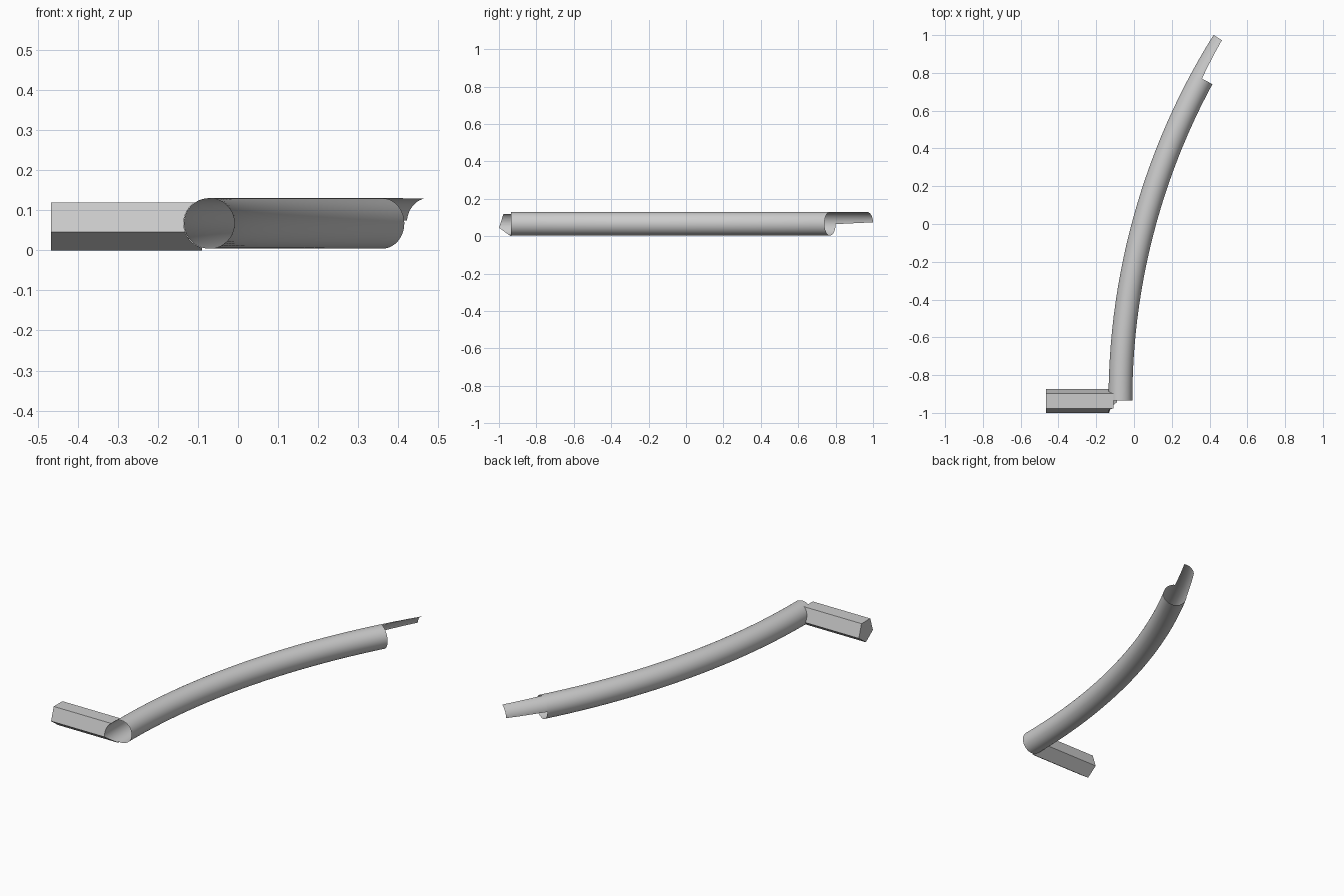
import bpy
import bmesh
from math import sin, cos, pi, radians
from mathutils import Matrix

if "Cube" in bpy.data.objects:
    bpy.data.objects.remove(bpy.data.objects["Cube"])

grey = bpy.data.materials.new("light_grey")
grey.use_nodes = True
grey.diffuse_color = (0.6, 0.6, 0.6, 1)
grey.node_tree.nodes["Principled BSDF"].inputs["Base Color"].default_value = (0.6, 0.6, 0.6, 1)

RADIUS, HEIGHT, BEND = 0.063, 0.067, 3.585
START_X, START_Y = -0.072, -0.935


def finish(name, bm):
    mesh = bpy.data.meshes.new(name)
    bm.to_mesh(mesh)
    bm.free()
    obj = bpy.data.objects.new(name, mesh)
    bpy.context.collection.objects.link(obj)
    mesh.materials.append(grey)
    return obj


def sweep(name, bend_from, bend_to, steps, span_from, span_to, columns):
    """Bent shell along the arc; its angular span blends from one end to the other."""
    bm = bmesh.new()
    rings = []
    for i in range(steps + 1):
        t = i / steps
        b = radians(bend_from + (bend_to - bend_from) * t)
        x0 = START_X + BEND * (1 - cos(b))
        y0 = START_Y + BEND * sin(b)
        lo, hi = (p + (q - p) * t for p, q in zip(span_from, span_to))
        ring = []
        for j in range(columns + 1):
            a = radians(lo + (hi - lo) * j / columns)
            side = RADIUS * cos(a)
            ring.append(bm.verts.new((x0 + side * cos(b), y0 - side * sin(b),
                                      HEIGHT + RADIUS * sin(a))))
        rings.append(ring)
    for r, s in zip(rings, rings[1:]):
        for j in range(columns):
            bm.faces.new((r[j], s[j], s[j + 1], r[j + 1]))
    bmesh.ops.remove_doubles(bm, verts=bm.verts, dist=1e-5)
    # Outward means away from the arc, which is the winding of these quads reversed
    bmesh.ops.reverse_faces(bm, faces=bm.faces)
    for f in bm.faces:
        f.smooth = True
    return finish(name, bm)


# Open curved tube and the tapered tongue that continues its upper outer quarter
sweep("curved_tube", 0, 28.4, 24, (0, 360), (0, 360), 40)
sweep("end_tongue", 28.4, 32.05, 3, (90, 182), (100, 173), 10)


def bar(name, radius, sides, matrix, length):
    bm = bmesh.new()
    bmesh.ops.create_cone(bm, cap_ends=True, segments=sides, radius1=radius,
                          radius2=radius, depth=length, matrix=matrix)
    return finish(name, bm)


# Five-sided handle, one edge pointing down
ring = [(-0.937 + 0.066 * cos(a), 0.066 + 0.066 * sin(a))
        for a in (-pi / 2 + 2 * pi * k / 5 for k in range(5))]
bm = bmesh.new()
outer, inner = ([bm.verts.new((x, y, z)) for y, z in ring] for x in (-0.466, -0.09))
bm.faces.new(outer)
bm.faces.new(inner)
for k in range(5):
    n = (k + 1) % 5
    bm.faces.new((outer[k], outer[n], inner[n], inner[k]))
bmesh.ops.recalc_face_normals(bm, faces=bm.faces)
handle = finish("handle", bm)

# Rounded cut where the handle meets the tube
cutter = bar("handle_cutter", RADIUS + 0.0005, 64,
             Matrix.Translation((START_X, START_Y, HEIGHT)) @ Matrix.Rotation(pi / 2, 4, 'X'), 0.4)
cutter.hide_render = True
cut = handle.modifiers.new("tube_cut", 'BOOLEAN')
cut.operation = 'DIFFERENCE'
cut.solver = 'EXACT'
cut.object = cutter
bpy.context.view_layer.objects.active = handle
handle.select_set(True)
bpy.ops.object.modifier_apply(modifier=cut.name)
bpy.data.objects.remove(cutter)
